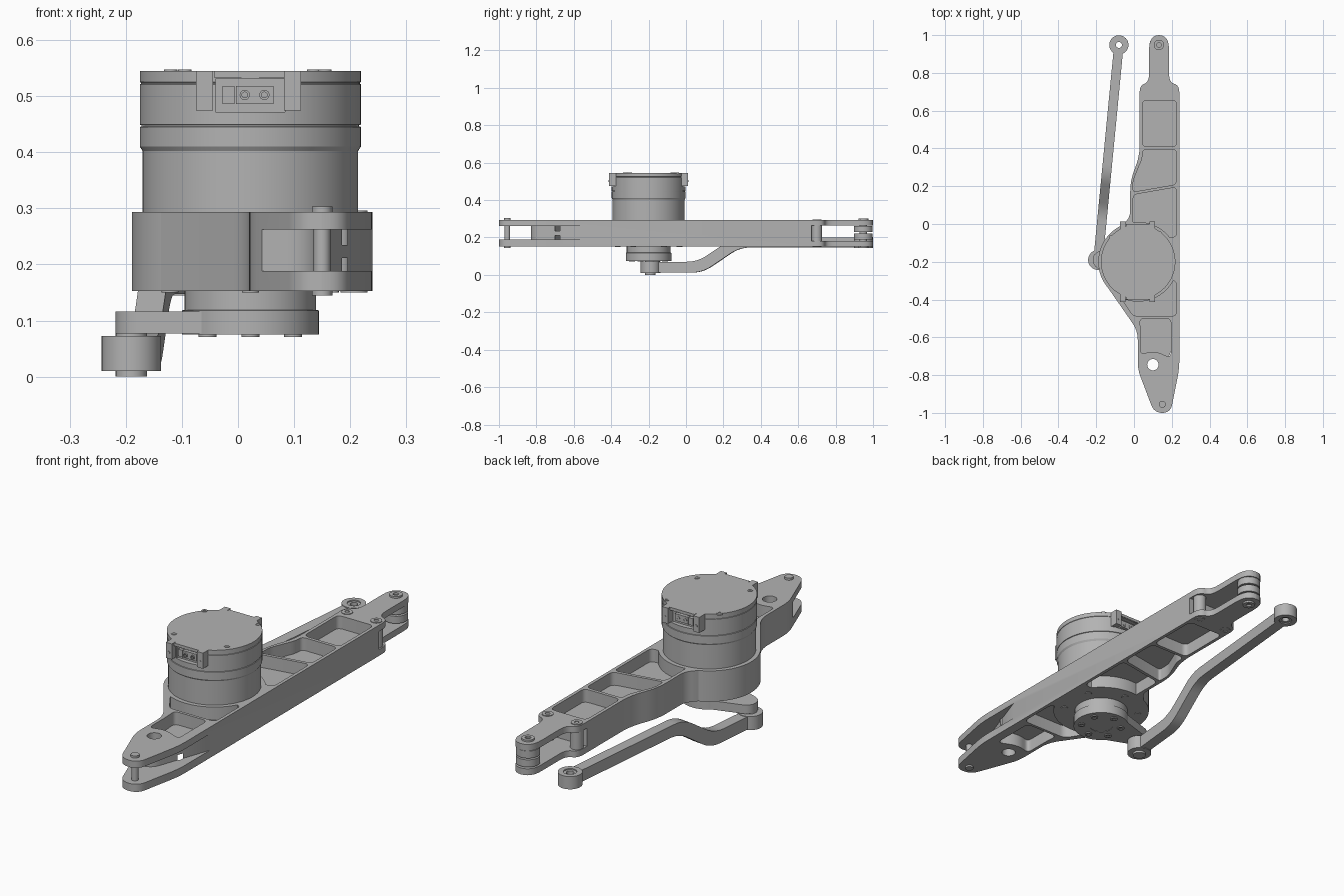
import bpy, bmesh, math
from mathutils import Vector, Matrix

if "Cube" in bpy.data.objects:
    bpy.data.objects.remove(bpy.data.objects["Cube"])

metal = bpy.data.materials.new("satin_grey")
metal.use_nodes = True
GREY = (0.45, 0.45, 0.45, 1)
metal.diffuse_color = GREY
metal.node_tree.nodes["Principled BSDF"].inputs["Base Color"].default_value = GREY

LOW, HIGH = 0.153, 0.293          # underside and top of the arm
MX, MY = 0.022, -0.2              # motor axis


def finish(name, bm):
    bmesh.ops.remove_doubles(bm, verts=bm.verts, dist=1e-5)
    bmesh.ops.recalc_face_normals(bm, faces=bm.faces)
    mesh = bpy.data.meshes.new(name)
    bm.to_mesh(mesh)
    bm.free()
    mesh.materials.append(metal)
    ob = bpy.data.objects.new(name, mesh)
    bpy.context.collection.objects.link(ob)
    return ob


def rounded(points, steps=6):
    """Corner points (x, y, cut length) to an outline with soft corners."""
    out = []
    for i, p in enumerate(points):
        c = Vector(p[:2])
        r = p[2] if len(p) > 2 else 0
        if not r:
            out.append(c)
            continue
        a = Vector(points[i - 1][:2]) - c
        b = Vector(points[(i + 1) % len(points)][:2]) - c
        a = c + a.normalized() * min(r, a.length / 2.01)
        b = c + b.normalized() * min(r, b.length / 2.01)
        for k in range(steps + 1):
            t = k / steps
            out.append(a * (1 - t) ** 2 + c * 2 * t * (1 - t) + b * t * t)
    return out


def prism(name, points, z0, z1):
    bm = bmesh.new()
    face = bm.faces.new([bm.verts.new((p.x, p.y, z0)) for p in rounded(points)])
    top = bmesh.ops.extrude_face_region(bm, geom=[face])["geom"]
    bmesh.ops.translate(bm, vec=(0, 0, z1 - z0),
                        verts=[v for v in top if isinstance(v, bmesh.types.BMVert)])
    return finish(name, bm)


def lathe(name, x, y, profile, steps=48, closed=False):
    bm = bmesh.new()
    vs = [bm.verts.new((x + r, y, z)) for r, z in profile]
    es = [bm.edges.new(pair) for pair in zip(vs, vs[1:])]
    if closed:
        es.append(bm.edges.new((vs[-1], vs[0])))
    bmesh.ops.spin(bm, geom=vs + es, cent=(x, y, 0), axis=(0, 0, 1),
                   angle=math.tau, steps=steps)
    return finish(name, bm)


def cyl(name, x, y, r, z0, z1, steps=32):
    return lathe(name, x, y, [(0, z0), (r, z0), (r, z1), (0, z1)], steps)


def ring(name, x, y, r0, r1, z0, z1):
    return lathe(name, x, y, [(r0, z0), (r1, z0), (r1, z1), (r0, z1)], 32, True)


def box(name, x0, x1, y0, y1, z0, z1):
    return prism(name, [(x0, y0), (x1, y0), (x1, y1), (x0, y1)], z0, z1)


def cut(target, cutter):
    cutter.hide_render = True
    mod = target.modifiers.new("cut", "BOOLEAN")
    mod.operation, mod.solver, mod.object = "DIFFERENCE", "EXACT", cutter
    bpy.context.view_layer.objects.active = target
    bpy.ops.object.modifier_apply(modifier=mod.name)
    bpy.data.objects.remove(cutter)


# Arm beam with pockets on both faces, leaving a thin middle web
arm = prism("arm_beam", [
    (0.24, 0.67), (0.03, 0.67), (0.03, 0.36, 0.06), (-0.02, 0.23, 0.06),
    (-0.02, 0.04, 0.03), (-0.08, -0.03), (-0.15, -0.32), (0.02, -0.565, 0.05),
    (0.02, -0.77, 0.04), (0.107, -1, 0.045), (0.193, -1, 0.045), (0.24, -0.765, 0.05)],
    LOW, HIGH)
R = 0.025
pockets = [
    [(0.045, 0.41, R), (0.225, 0.41, R), (0.225, 0.655, R), (0.045, 0.655, R)],
    [(0.045, 0.395, R), (0.225, 0.395, R), (0.225, 0.21, R), (-0.005, 0.17, 0.015),
     (-0.005, 0.23, R), (0.045, 0.35, R)],
    [(-0.005, 0.155, R), (0.225, 0.195, R), (0.225, -0.07, R), (0.15, -0.07), (-0.005, 0)],
    [(0.225, -0.3, R), (0.225, -0.487, R), (-0.005, -0.487, R), (-0.1, -0.34), (0.15, -0.3)],
    [(0.03, -0.5, R), (0.195, -0.5, R), (0.195, -0.71, 0.03), (0.11, -0.67, 0.05),
     (0.035, -0.69, R), (0.035, -0.56, R)],
]
for pts in pockets:
    cut(arm, prism("pocket_cutter", pts, 0.235, HIGH + 0.05))
    cut(arm, prism("pocket_cutter", pts, LOW - 0.05, 0.211))
# Front clevis slot and through hole
cut(arm, prism("slot_cutter", [(-0.1, -0.83), (0.14, -0.83, 0.05), (0.24, -0.545),
                               (0.4, -0.545), (0.4, -1.1), (-0.1, -1.1)], 0.188, 0.262))
cut(arm, cyl("hole_cutter", 0.1, -0.745, 0.03, 0.1, 0.35))
cyl("front_pin", 0.15, -0.955, 0.015, 0.145, 0.303)
for z in (0.145, HIGH):
    cyl("front_pin_head", 0.15, -0.955, 0.018, z, z + 0.01)

# Rear fork plates, standoffs and pivot discs
for z in (LOW, 0.264):
    prism("rear_fork_plate", [
        (0.03, 0.655), (0.24, 0.655), (0.24, 0.735, 0.04), (0.185, 0.75, 0.05),
        (0.185, 1, 0.075), (0.08, 1, 0.075), (0.08, 0.75, 0.05), (0.03, 0.735, 0.04)],
        z, z + 0.029)
for x in (0.06, 0.207):
    cyl("fork_standoff", x, 0.7, 0.028, LOW, HIGH)
    for z in (LOW - 0.003, HIGH):
        ring("standoff_screw", x, 0.7, 0.01, 0.024, z, z + 0.003)
for z in (0.189, 0.229):
    cyl("pivot_disc", 0.132, 0.948, 0.05, z, z + 0.033)
cyl("pivot_pin", 0.132, 0.948, 0.02, LOW, HIGH)
for z in (0.145, HIGH):
    ring("pivot_screw_head", 0.132, 0.948, 0.012, 0.027, z, z + 0.008)

# Motor collar and underside screws
cyl("motor_collar", MX, MY, 0.211, LOW, HIGH, 96)
for i in range(6):
    a = math.tau * (i + 0.5) / 6
    cyl("collar_screw", MX + 0.165 * math.cos(a), MY + 0.165 * math.sin(a),
        0.015, LOW - 0.003, LOW + 0.01, 16)
    ring("hub_screw", MX + 0.088 * math.cos(a), MY + 0.088 * math.sin(a),
         0.008, 0.016, 0.071, 0.08)

# Motor housing with a split line, lid step and a socket recess on each side
motor = lathe("motor_housing", MX, MY, [
    (0, 0.28), (0.192, 0.28), (0.192, 0.402), (0.197, 0.41), (0.197, 0.445),
    (0.194, 0.446), (0.194, 0.448), (0.197, 0.449), (0.197, 0.521), (0.195, 0.522),
    (0.195, 0.524), (0.197, 0.525), (0.197, 0.545), (0, 0.545)], 96)
for s in (-1, 1):
    def side_box(name, x0, x1, r0, r1, z0, z1):
        ys = sorted((MY + s * r0, MY + s * r1))
        return box(name, MX + x0, MX + x1, *ys, z0, z1)

    cut(motor, side_box("socket_cutter", -0.062, 0.062, 0.176, 0.25, 0.472, 0.53))
    side_box("lid_lip", -0.064, 0.064, 0.16, 0.199, 0.532, 0.545)
    side_box("signal_socket", -0.05, -0.028, 0.17, 0.19, 0.486, 0.518)
    side_box("power_socket", -0.026, 0.041, 0.17, 0.19, 0.486, 0.518)
    for x in (-0.01, 0.025):
        pin = ring("power_contact", 0, 0, 0.005, 0.009, 0, 0.006)
        pin.matrix_world = (Matrix.Translation((MX + x, MY + s * 0.192, 0.502))
                            @ Matrix.Rotation(math.pi / 2, 4, "X"))
    for x in (-0.082, 0.075):
        side_box("housing_tab", x - 0.015, x + 0.015, 0.165, 0.212, 0.474, 0.545)
        screw = cyl("tab_screw", 0, 0, 0.006, -0.002, 0.002, 16)
        screw.matrix_world = (Matrix.Translation((MX + x, MY + s * 0.212, 0.502))
                              @ Matrix.Rotation(math.pi / 2, 4, "X"))
for x, y in ((-0.12, -0.07), (0.135, -0.05), (0.155, -0.3), (-0.095, -0.325)):
    ring("lid_screw", x, y, 0.006, 0.012, 0.54, 0.547)

# Output hub and crank
lathe("output_hub", MX, MY, [
    (0, 0.105), (0.05, 0.105), (0.05, 0.075), (0.122, 0.075), (0.122, 0.118),
    (0.117, 0.119), (0.117, 0.16), (0, 0.16)], 64)
prism("crank_arm", [(MX, -0.08), (-0.218, -0.155, 0.04), (-0.218, -0.225, 0.04),
                    (MX, -0.32), (0.08, -0.2)], 0.0765, 0.1165)

# Bent push rod: side profile given along the rod, then aimed at the far eye
start, end = Vector((-0.19, -0.19, 0)), Vector((-0.08, 0.948, 0))
length = (end - start).length
rod = prism("push_rod", [
    (0.035, 0.012), (0.28, 0.012, 0.06), (0.48, 0.147, 0.06), (length - 0.03, 0.147),
    (length - 0.03, 0.2), (0.45, 0.2, 0.06), (0.255, 0.07, 0.06), (0.035, 0.07)],
    -0.025, 0.025)
rod.matrix_world = (Matrix.Translation(start)
                    @ Matrix.Rotation(math.atan2(end.y - start.y, end.x - start.x), 4, "Z")
                    @ Matrix.Rotation(math.pi / 2, 4, "X"))
ring("rod_low_eye", start.x, start.y, 0.026, 0.053, 0.01, 0.072)
cyl("crank_pin", start.x, start.y, 0.028, 0, 0.08)
ring("rod_far_eye", end.x, end.y, 0.028, 0.051, 0.145, 0.203)
ring("rod_far_bearing", end.x, end.y, 0.016, 0.029, 0.15, 0.198)

# Smooth the round surfaces, keep machined edges sharp
bpy.ops.object.select_all(action="DESELECT")
for ob in bpy.context.collection.objects:
    if ob.type == "MESH" and metal.name in ob.data.materials:
        ob.select_set(True)
        bpy.context.view_layer.objects.active = ob
bpy.ops.object.shade_smooth_by_angle(angle=math.radians(30))
